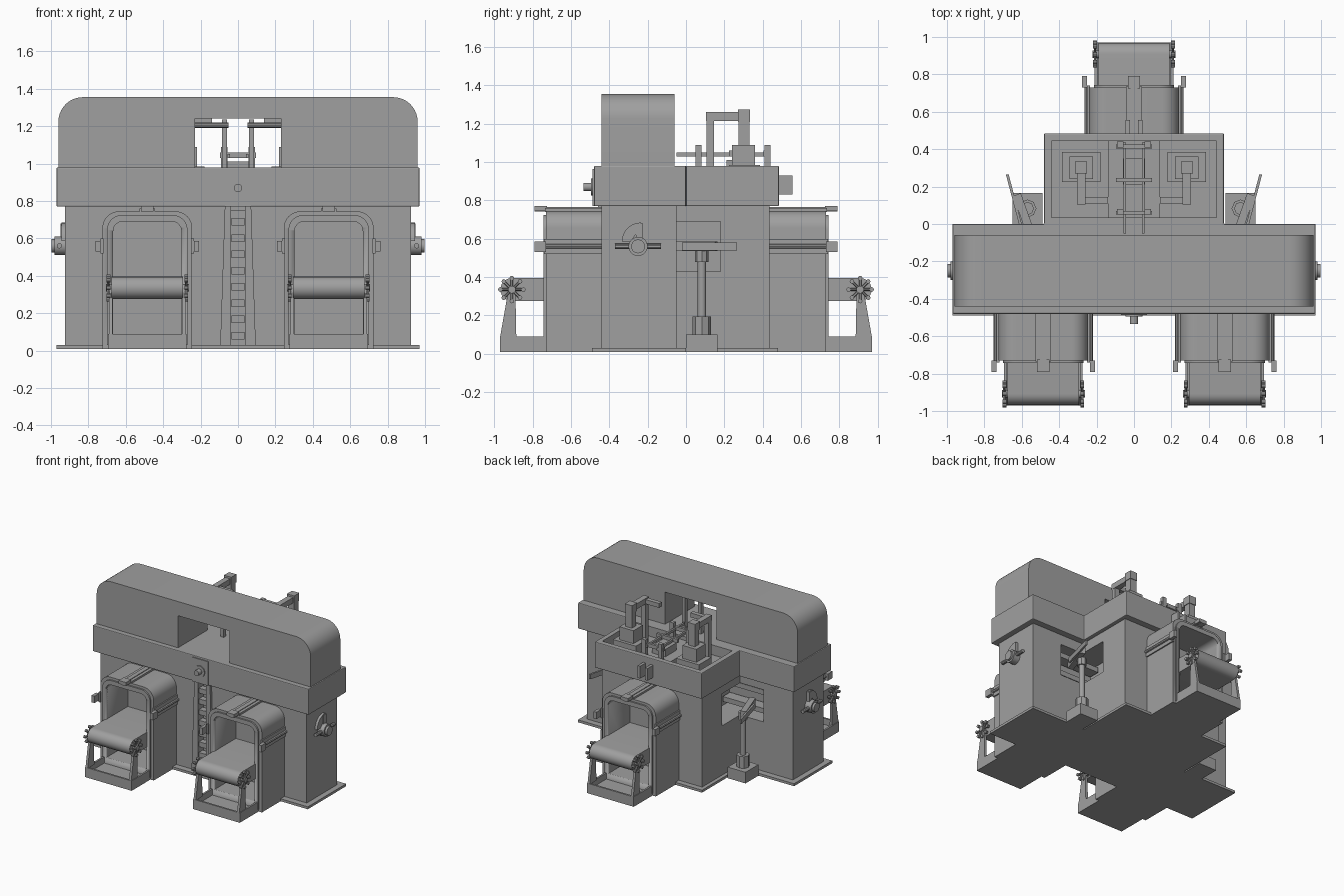
import bpy, bmesh, math
from mathutils import Matrix, Vector

if "Cube" in bpy.data.objects:
    bpy.data.objects.remove(bpy.data.objects["Cube"])

grey = bpy.data.materials.new("machine grey")
grey.diffuse_color = (0.35, 0.35, 0.35, 1)
grey.use_nodes = True
grey.node_tree.nodes["Principled BSDF"].inputs["Base Color"].default_value = grey.diffuse_color
M = Matrix.Identity(4)          # placement used by every helper


def finish(name, bm, smooth=True):
    bmesh.ops.transform(bm, matrix=M, verts=bm.verts)
    bmesh.ops.recalc_face_normals(bm, faces=bm.faces)
    me = bpy.data.meshes.new(name)
    bm.to_mesh(me)
    bm.free()
    me.materials.append(grey)
    ob = bpy.data.objects.new(name, me)
    bpy.context.collection.objects.link(ob)
    if smooth:
        bpy.ops.object.select_all(action='DESELECT')
        ob.select_set(True)
        bpy.context.view_layer.objects.active = ob
        bpy.ops.object.shade_smooth_by_angle(angle=math.radians(30))
    return ob


def prism(name, pts, axis, a, b, smooth=True):
    """Extrude a 2D outline along an axis from a to b."""
    place = {'x': lambda p, t: (t, p[0], p[1]),
             'y': lambda p, t: (p[0], t, p[1]),
             'z': lambda p, t: (p[0], p[1], t)}[axis]
    bm = bmesh.new()
    lo = [bm.verts.new(place(p, a)) for p in pts]
    hi = [bm.verts.new(place(p, b)) for p in pts]
    bm.faces.new(lo)
    bm.faces.new(hi)
    for i in range(len(pts)):
        j = (i + 1) % len(pts)
        bm.faces.new((lo[i], lo[j], hi[j], hi[i]))
    return finish(name, bm, smooth)


def box(name, x0, x1, y0, y1, z0, z1):
    return prism(name, [(x0, y0), (x1, y0), (x1, y1), (x0, y1)], 'z', z0, z1, False)


def arc(cx, cy, r, a0, a1, n=10):
    return [(cx + r * math.cos(math.radians(a0 + (a1 - a0) * i / n)),
             cy + r * math.sin(math.radians(a0 + (a1 - a0) * i / n))) for i in range(n + 1)]


def arch(w, z0, z1, r):
    """Upright outline with rounded top corners."""
    return [(-w, z0), (w, z0)] + arc(w - r, z1 - r, r, 0, 90) + arc(r - w, z1 - r, r, 90, 180)


def rod(name, p, q, r, n=16):
    p, q = Vector(p), Vector(q)
    bm = bmesh.new()
    bmesh.ops.create_cone(bm, cap_ends=True, segments=n, radius1=r, radius2=r, depth=(q - p).length)
    rot = (q - p).to_track_quat('Z', 'Y').to_matrix().to_4x4()
    bmesh.ops.transform(bm, matrix=Matrix.Translation((p + q) / 2) @ rot, verts=bm.verts)
    return finish(name, bm)


def cut(ob, cutter):
    cutter.hide_render = True
    cutter.hide_set(True)
    m = ob.modifiers.new("cut", 'BOOLEAN')
    m.operation, m.solver, m.object = 'DIFFERENCE', 'EXACT', cutter


def tee(x1, y0, ym, x2, y2):
    return [(-x1, y0), (x1, y0), (x1, ym), (x2, ym), (x2, y2), (-x2, y2), (-x2, ym), (-x1, ym)]


# T-shaped body, base plate and collar band
prism("base_plate", tee(0.97, -0.49, 0, 0.48, 0.48), 'z', 0.01, 0.03, False)
body = prism("body", tee(0.925, -0.44, -0.05, 0.45, 0.435), 'z', 0.03, 0.78, False)
cut(body, box("ladder_slot_cutter", -0.037, 0.037, -0.6, -0.39, 0.02, 0.75))
for s in (-1, 1):
    xs = sorted((s * 0.25, s * 0.66))
    cut(body, box("corner_opening_cutter", *xs, -0.2, 0.18, 0.43, 0.69))
band = prism("collar_band", tee(0.97, -0.48, 0, 0.48, 0.485), 'z', 0.77, 0.98, False)
bev = band.modifiers.new("edge", 'BEVEL')
bev.width, bev.segments = 0.006, 2
cut(band, box("tray_cutter", -0.44, 0.44, 0.035, 0.445, 0.9, 1.1))
box("tray_divider", -0.14, 0.14, 0.035, 0.445, 0.89, 0.95)

# Rounded top cover with a through window
cover = prism("top_cover", arch(0.96, 0.975, 1.355, 0.13), 'y', -0.44, -0.06)
cut(cover, prism("window_cutter", [(-0.23, 0.97), (0.23, 0.97), (0.23, 1.24), (-0.23, 1.24)],
                 'y', -0.6, 0.1, False))

# Front pilaster, ladder rungs and nozzle
for s in (-1, 1):
    prism("pilaster", [(s * 0.037, 0.03), (s * 0.095, 0.03), (s * 0.07, 0.78), (s * 0.037, 0.78)],
          'y', -0.46, -0.43, False)
for i in range(8):
    z = 0.06 + i * 0.087
    box("ladder_rung", -0.036, 0.036, -0.45, -0.4, z, z + 0.04)
box("nozzle_plate", -0.07, 0.07, -0.487, -0.47, 0.77, 0.965)
rod("nozzle_flange", (0, -0.495, 0.87), (0, -0.48, 0.87), 0.045, 24)
rod("nozzle", (0, -0.535, 0.87), (0, -0.48, 0.87), 0.022, 24)


def conveyor_pod():
    # Arched hood with hollow opening and front lip
    hood = prism("hood", arch(0.24, 0.01, 0.745, 0.09), 'y', -0.73, -0.42)
    lip = prism("hood_lip", arch(0.215, 0.03, 0.725, 0.08), 'y', -0.742, -0.72)
    hole = prism("hood_cutter", arch(0.182, 0.085, 0.69, 0.05), 'y', -0.9, -0.46)
    cut(hood, hole)
    cut(lip, hole)
    # Open tray
    box("tray_floor", -0.21, 0.21, -0.97, -0.72, 0.01, 0.04)
    box("tray_front", -0.21, 0.21, -0.97, -0.955, 0.03, 0.09)
    # Belt loop
    prism("conveyor_belt", arc(-0.908, 0.335, 0.06, 90, 270, 14)
          + [(-0.45, 0.275), (-0.45, 0.395)], 'x', -0.19, 0.19)
    for s in (-1, 1):
        box("tray_side", *sorted((s * 0.195, s * 0.21)), -0.97, -0.72, 0.03, 0.09)
        prism("roller_support", [(-0.97, 0.085), (-0.885, 0.085), (-0.89, 0.34), (-0.925, 0.34)],
              'x', s * 0.185, s * 0.205, False)
        # Spoked end wheel
        rod("roller_hub", (s * 0.185, -0.908, 0.335), (s * 0.222, -0.908, 0.335), 0.02)
        for k in range(8):
            c, d = math.cos(k * math.pi / 4), math.sin(k * math.pi / 4)
            rod("wheel_spoke", (s * 0.208, -0.908, 0.335),
                (s * 0.208, -0.908 + 0.062 * c, 0.335 + 0.062 * d), 0.007, 6)
            rod("wheel_knob", (s * 0.198, -0.908 + 0.06 * c, 0.335 + 0.06 * d),
                (s * 0.218, -0.908 + 0.06 * c, 0.335 + 0.06 * d), 0.012, 8)
        # Side rail with end knob
        box("side_rail", *sorted((s * 0.235, s * 0.25)), -0.74, -0.43, 0.52, 0.6)
        rod("side_rail_bar", (s * 0.253, -0.73, 0.56), (s * 0.253, -0.43, 0.56), 0.012, 8)
        box("side_latch", *sorted((s * 0.25, s * 0.277)), -0.79, -0.73, 0.53, 0.585)
        box("top_rail", *sorted((s * 0.018, s * 0.042)), -0.735, -0.43, 0.74, 0.76)
    box("top_strip", -0.018, 0.018, -0.79, -0.43, 0.742, 0.765)
    box("top_latch", -0.033, 0.033, -0.79, -0.725, 0.745, 0.772)


for cx, turn in ((-0.485, 0), (0.485, 0), (0, math.pi)):
    M = Matrix.Translation((cx, 0, 0)) @ Matrix.Rotation(turn, 4, 'Z')
    conveyor_pod()

for s in (1, -1):
    M = Matrix.Scale(s, 4, (1, 0, 0))
    # Side valve with lever
    rod("valve_body", (0.92, -0.25, 0.56), (0.98, -0.25, 0.56), 0.05, 20)
    rod("valve_cap", (0.97, -0.25, 0.56), (0.998, -0.25, 0.56), 0.036, 20)
    rod("valve_lever", (0.955, -0.37, 0.56), (0.955, -0.13, 0.56), 0.014, 10)
    prism("valve_guard", arc(-0.235, 0.585, 0.1, 180, 90, 6) + arc(-0.235, 0.585, 0.045, 90, 180, 6),
          'x', 0.92, 0.945)
    box("valve_tab", 0.92, 0.95, -0.26, -0.225, 0.6, 0.68)

    # Corner pedestal with angled arm reaching into the opening
    box("pedestal_base", 0.49, 0.65, 0.0, 0.165, 0.01, 0.1)
    rod("pedestal_socket", (0.57, 0.083, 0.1), (0.57, 0.083, 0.195), 0.048, 8)
    rod("pedestal_post", (0.57, 0.083, 0.19), (0.57, 0.083, 0.54), 0.022)
    rod("pedestal_head", (0.57, 0.083, 0.48), (0.57, 0.083, 0.54), 0.035, 8)
    prism("pedestal_arm", [(0.52, -0.075), (0.565, -0.085), (0.645, 0.15), (0.605, 0.165)],
          'z', 0.535, 0.585, False)
    prism("pedestal_handle", [(0.595, -0.02), (0.61, -0.02), (0.685, 0.265), (0.67, 0.265)],
          'z', 0.54, 0.58, False)
    for z in (0.47, 0.62):
        box("opening_inner_bar", 0.26, 0.65, -0.19, -0.1, z, z + 0.04)

    # Crane in the rear tray
    box("crane_base", 0.18, 0.385, 0.225, 0.385, 0.9, 0.985)
    box("crane_block", 0.22, 0.345, 0.24, 0.36, 0.98, 1.09)
    box("crane_post", 0.255, 0.31, 0.275, 0.33, 1.08, 1.22)
    box("crane_cap", 0.25, 0.315, 0.27, 0.335, 1.21, 1.275)
    box("crane_arm", 0.26, 0.305, 0.105, 0.28, 1.215, 1.26)
    box("crane_hanger", 0.262, 0.303, 0.108, 0.145, 0.9, 1.22)
    box("crane_cross_arm", 0.14, 0.265, 0.11, 0.145, 1.215, 1.25)
    # Rails and uprights between the cranes
    box("guide_rail", 0.042, 0.057, -0.05, 0.435, 1.03, 1.05)
    for y in (0.05, 0.41):
        box("rail_upright", 0.055, 0.09, y, y + 0.03, 0.94, 1.09)
    box("guide_column", 0.058, 0.085, -0.1, -0.07, 0.97, 1.235)
    rod("window_bar", (0.05, -0.2, 1.205), (0.232, -0.2, 1.205), 0.015, 8)
    box("rear_fin", 0.022, 0.045, 0.48, 0.555, 0.83, 0.93)

# Cross bars on the guide rails
M = Matrix.Identity(4)
for y in (0.06, 0.235, 0.415):
    box("rail_cross_bar", -0.095, 0.095, y - 0.01, y + 0.01, 1.03, 1.06)
box("rail_carriage", -0.06, 0.06, 0.21, 0.35, 0.94, 1.01)
